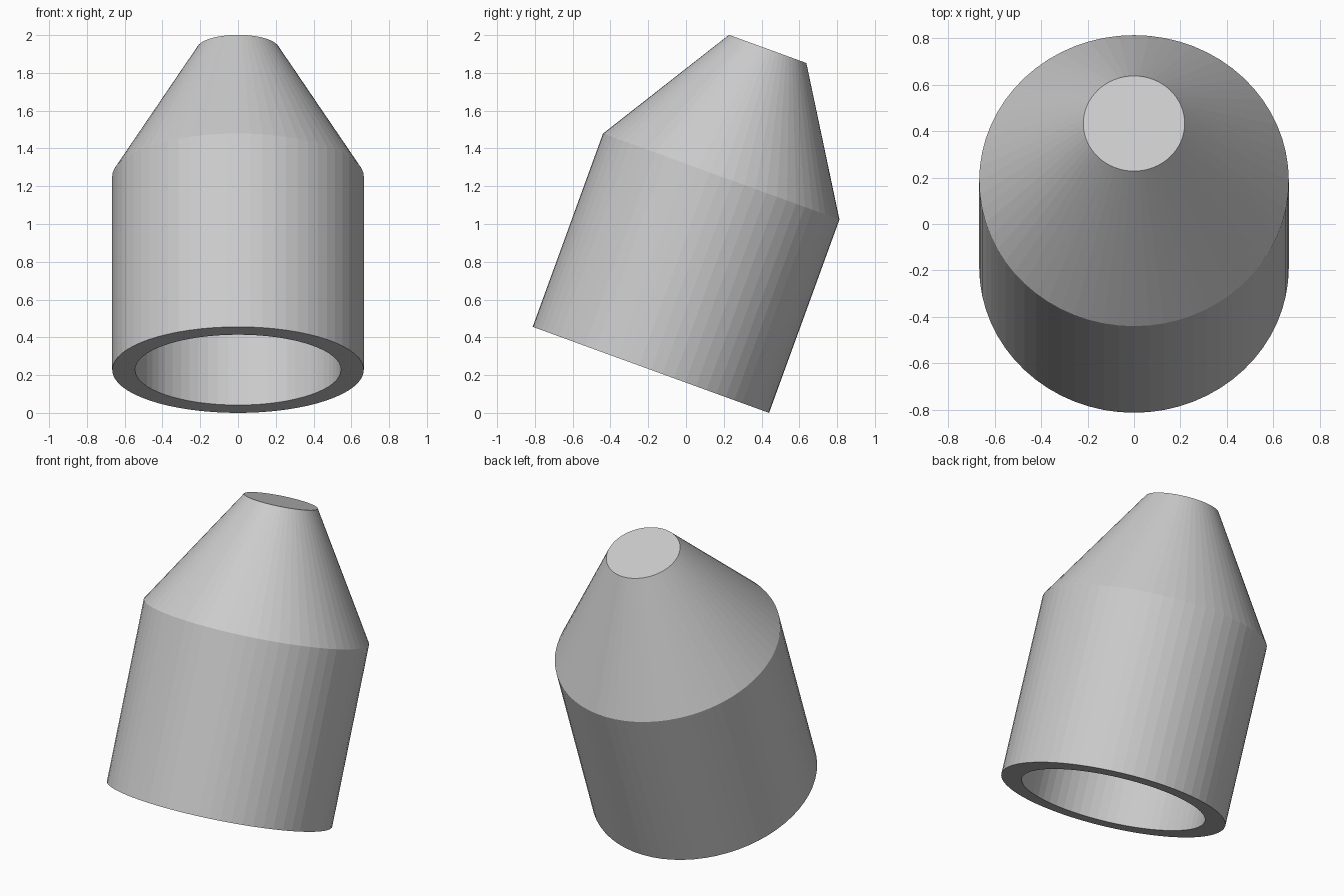
import bpy, bmesh
from math import radians, sin, cos, pi
from mathutils import Matrix

if "Cube" in bpy.data.objects:
    bpy.data.objects.remove(bpy.data.objects["Cube"])

SIDES = 64
R_OUT, R_IN, R_TOP = 0.666, 0.545, 0.218
BODY_H, TOTAL_H = 1.089, 1.808

# Closed profile: cavity ceiling, inner wall, rim, outer wall, shoulder, flat nose
profile = [(R_IN, BODY_H), (R_IN, 0), (R_OUT, 0), (R_OUT, BODY_H), (R_TOP, TOTAL_H)]

# Lathe the hollow body and tapered nose
bm = bmesh.new()
rings = [[bm.verts.new((r * cos(2 * pi * i / SIDES), r * sin(2 * pi * i / SIDES), z))
          for i in range(SIDES)] for r, z in profile]
for a, b in zip(rings, rings[1:]):
    for i in range(SIDES):
        j = (i + 1) % SIDES
        bm.faces.new((a[i], a[j], b[j], b[i]))
bm.faces.new(rings[0])
bm.faces.new(rings[-1])
bmesh.ops.recalc_face_normals(bm, faces=bm.faces[:])

# Lean it back 20 degrees, low rim edge on the floor
bm.transform(Matrix.Translation((0, -0.186, R_OUT * sin(radians(20))))
             @ Matrix.Rotation(radians(-20), 4, 'X'))

mesh = bpy.data.meshes.new("tapered_hollow_body")
bm.to_mesh(mesh)
bm.free()
body = bpy.data.objects.new("tapered_hollow_body", mesh)
bpy.context.collection.objects.link(body)
